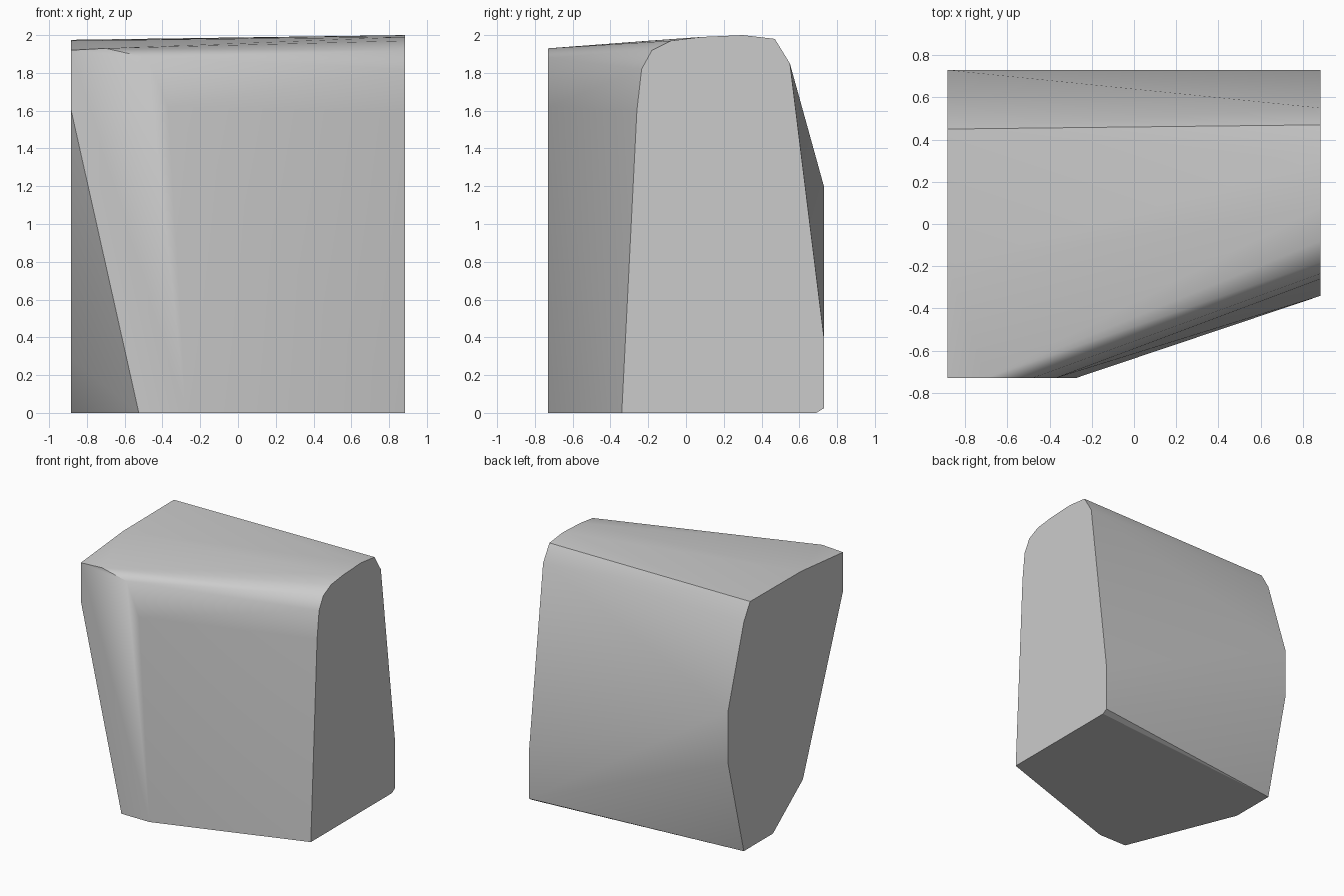
import bpy
import bmesh
import math

# Remove the default object
default_object = bpy.data.objects.get("Cube")
if default_object:
    bpy.data.objects.remove(default_object, do_unlink=True)


def make_material(name, colour):
    material = bpy.data.materials.new(name)
    material.use_nodes = True
    material.diffuse_color = colour
    shader = material.node_tree.nodes["Principled BSDF"]
    shader.inputs["Base Color"].default_value = colour
    return material


def make_hull(name, points, material):
    """Wrap a convex skin around the corner points, with flat faces merged."""
    shell = bmesh.new()
    for point in points:
        shell.verts.new(point)
    result = bmesh.ops.convex_hull(shell, input=shell.verts[:])
    loose = set(result["geom_interior"]) | set(result["geom_unused"])
    loose = [item for item in loose if isinstance(item, bmesh.types.BMVert)]
    bmesh.ops.delete(shell, geom=loose, context="VERTS")
    bmesh.ops.dissolve_limit(shell, angle_limit=math.radians(0.2),
                             verts=shell.verts[:], edges=shell.edges[:])
    bmesh.ops.recalc_face_normals(shell, faces=shell.faces[:])
    mesh = bpy.data.meshes.new(name)
    shell.to_mesh(mesh)
    shell.free()
    mesh.materials.append(material)
    block = bpy.data.objects.new(name, mesh)
    bpy.context.scene.collection.objects.link(block)
    return block


half_length = 0.885
half_depth = 0.73

# Narrow end outline (y, z): rounded top, nearly upright front
narrow_end = [(-0.34, 0), (-0.26, 1.6), (-0.235, 1.82), (-0.18, 1.92),
              (-0.08, 1.97), (0.08, 1.99), (0.3, 2), (0.47, 1.98),
              (0.55, 1.85), (half_depth, 0.4), (half_depth, 0.025), (0.69, 0)]

# Wide end outline (y, z): undercut front and back
wide_end = [(-half_depth, 1.61), (-half_depth, 1.92), (-0.2, 1.97),
            (0.45, 1.975), (0.53, 1.84), (half_depth, 1.2),
            (half_depth, 0.78), (0.53, 0), (0.16, 0), (-0.22, 0.29)]

# Flat front facet outline (x, z)
front_facet = [(-0.7, 1.93), (-0.48, 1.88), (-0.37, 1.62),
               (-0.275, 0), (-0.525, 0)]

corners = [(half_length, y, z) for y, z in narrow_end]
corners += [(-half_length, y, z) for y, z in wide_end]
corners += [(x, -half_depth, z) for x, z in front_facet]

# Wedge-shaped block
stone_grey = make_material("stone grey", (0.6, 0.6, 0.6, 1))
block = make_hull("wedge_block", corners, stone_grey)

# Soft shading across the rounded edges
bpy.ops.object.select_all(action="DESELECT")
block.select_set(True)
bpy.context.view_layer.objects.active = block
bpy.ops.object.shade_smooth_by_angle(angle=math.radians(30))
